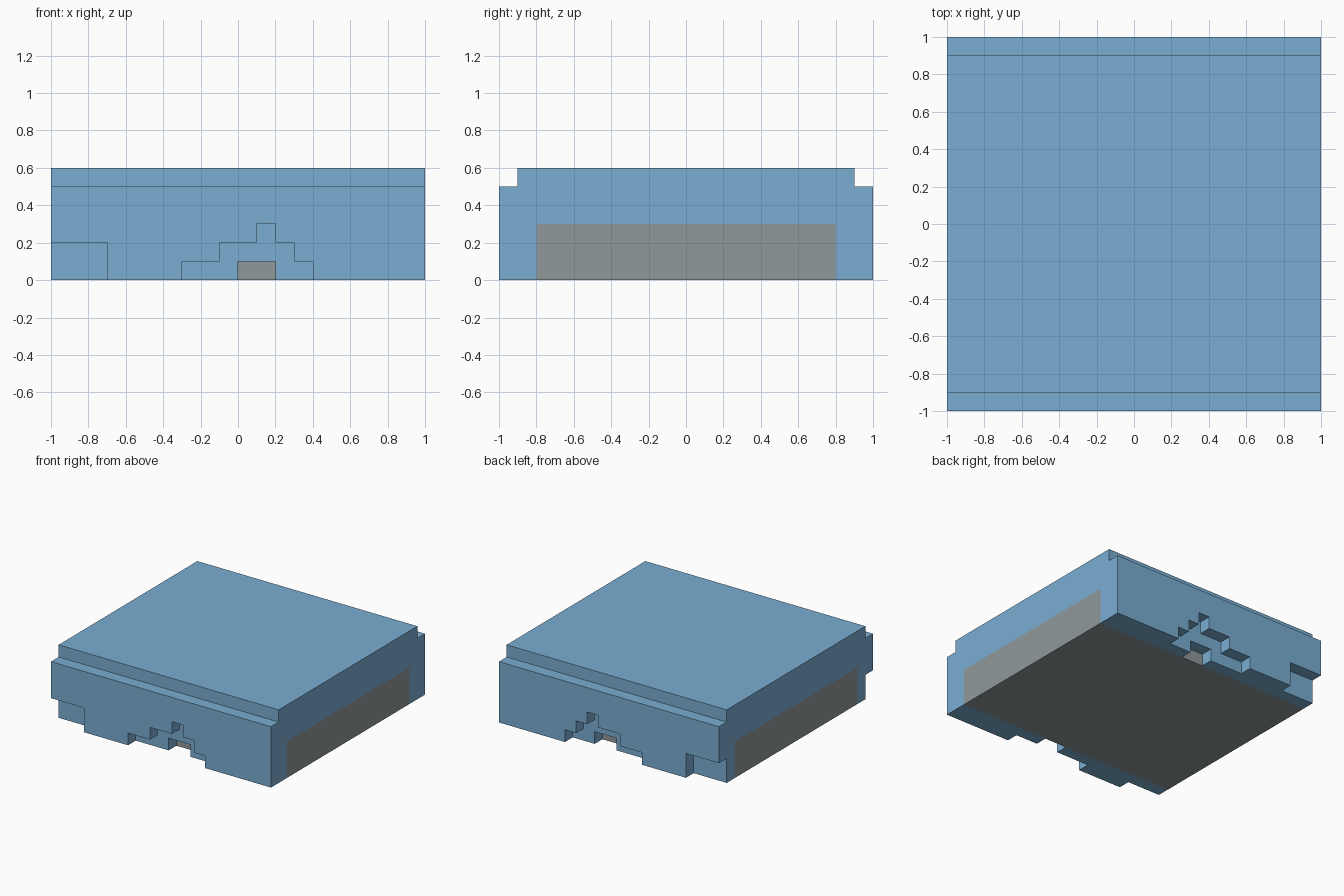
import bpy, bmesh
from mathutils import Vector

if "Cube" in bpy.data.objects:
    bpy.data.objects.remove(bpy.data.objects["Cube"])


def material(name, rgb):
    m = bpy.data.materials.new(name)
    m.diffuse_color = (*rgb, 1)
    m.use_nodes = True
    m.node_tree.nodes["Principled BSDF"].inputs["Base Color"].default_value = m.diffuse_color
    return m


BLUE = material("ice blue", (0.195, 0.423, 0.645))
GREY = material("stone grey", (0.275, 0.314, 0.328))


def prism(name, points, axis, start, end, mat):
    """Extrude a flat outline along x (points are y,z) or along y (points are x,z)."""
    bm = bmesh.new()
    if axis == "x":
        verts = [bm.verts.new((start, a, b)) for a, b in points]
        step = Vector((end - start, 0, 0))
    else:
        verts = [bm.verts.new((a, start, b)) for a, b in points]
        step = Vector((0, end - start, 0))
    face = bm.faces.new(verts)
    ext = bmesh.ops.extrude_face_region(bm, geom=[face], use_keep_orig=True)
    moved = [v for v in ext["geom"] if isinstance(v, bmesh.types.BMVert)]
    bmesh.ops.translate(bm, verts=moved, vec=step)
    bmesh.ops.recalc_face_normals(bm, faces=bm.faces)
    me = bpy.data.meshes.new(name)
    bm.to_mesh(me)
    bm.free()
    me.materials.append(mat)
    ob = bpy.data.objects.new(name, me)
    bpy.context.collection.objects.link(ob)
    return ob


def rect(a0, a1, b0, b1):
    return [(a0, b0), (a1, b0), (a1, b1), (a0, b1)]


# Stone core, flush with the open sides and the bottom
prism("stone_core", rect(-0.8, 0.8, 0, 0.3), "x", -1, 1, GREY)

# Blue cover: stepped arch profile over the core
half = [(0.8, 0.3), (0.8, 0), (1, 0), (1, 0.5), (0.9, 0.5), (0.9, 0.6)]
outline = half + [(-y, z) for y, z in reversed(half)]
cover = prism("blue_cover", outline, "x", -1, 1, BLUE)

# Ragged lower edge, cut into the front and back layers
steps = [(-0.3, -0.1), (-0.3, 0.1), (-0.1, 0.1), (-0.1, 0.2), (0.1, 0.2), (0.1, 0.3),
         (0.2, 0.3), (0.2, 0.2), (0.3, 0.2), (0.3, 0.1), (0.4, 0.1), (0.4, -0.1)]
cutters = []
for side, s in (("front", -1), ("back", 1)):
    cutters.append(prism(side + "_step_cutter", steps, "y", 0.9 * s, 1.1 * s, BLUE))
    cutters.append(prism(side + "_corner_cutter", rect(-1.1, -0.7, -0.1, 0.2),
                         "y", 0.9 * s, 1.1 * s, BLUE))
    # Deeper opening that shows the stone
    cutters.append(prism(side + "_opening_cutter", rect(0, 0.2, -0.1, 0.1),
                         "y", 0.7 * s, 0.95 * s, BLUE))

for c in cutters:
    c.hide_render = True
    c.hide_set(True)
    mod = cover.modifiers.new(c.name, "BOOLEAN")
    mod.operation = "DIFFERENCE"
    mod.solver = "EXACT"
    mod.object = c
